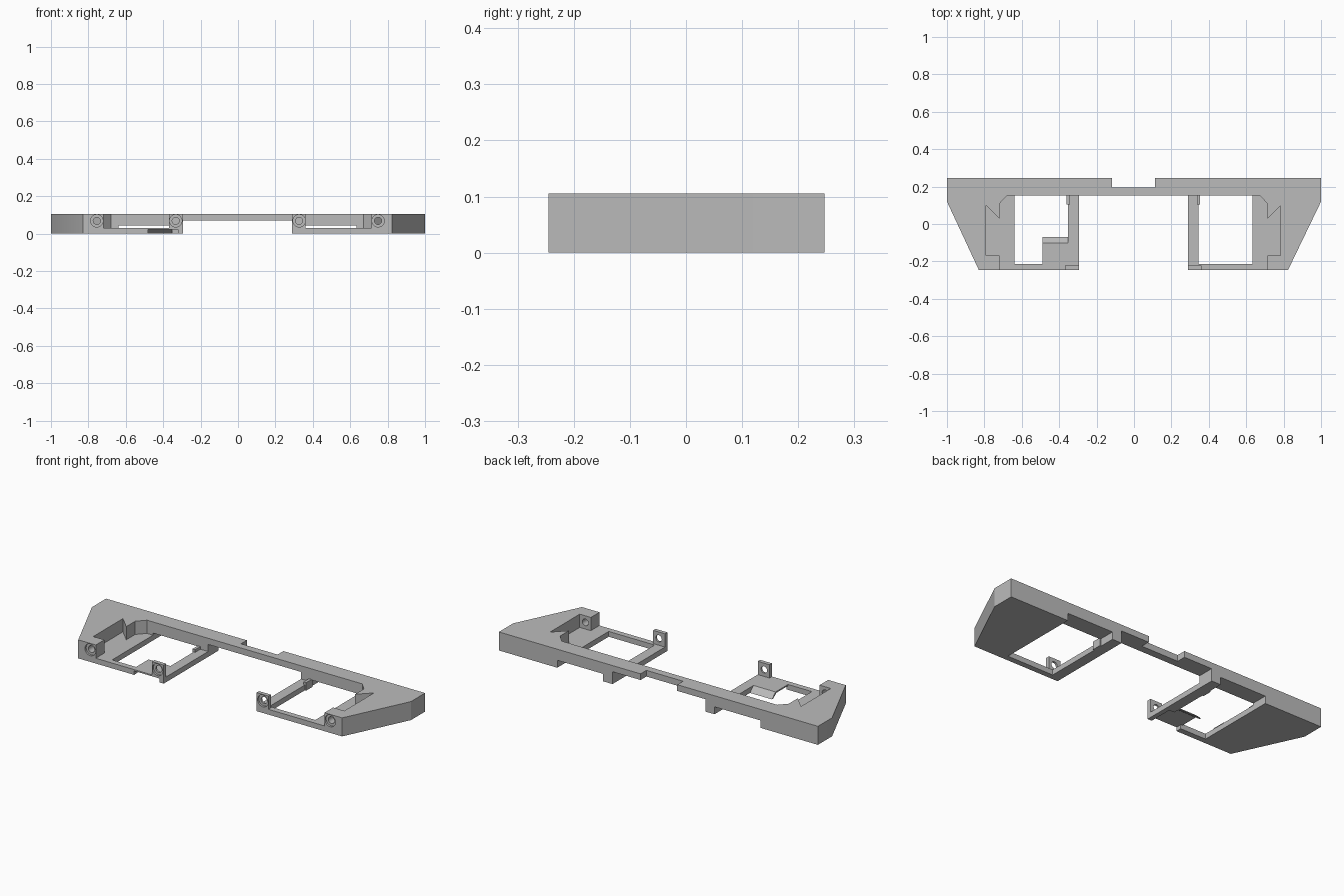
import bpy
import bmesh
import math
from mathutils import Matrix, Vector

cube = bpy.data.objects.get("Cube")
if cube:
    bpy.data.objects.remove(cube, do_unlink=True)

# One plain grey plastic
grey = bpy.data.materials.new("light grey plastic")
grey.use_nodes = True
colour = (0.5, 0.5, 0.5, 1)
grey.diffuse_color = colour
grey.node_tree.nodes["Principled BSDF"].inputs["Base Color"].default_value = colour

HEIGHT, FLOOR = 0.105, 0.03
FRONT, BACK = -0.245, 0.247
CENTRE = -0.003


def finish(bm, name):
    bmesh.ops.recalc_face_normals(bm, faces=bm.faces)
    mesh = bpy.data.meshes.new(name)
    bm.to_mesh(mesh)
    bm.free()
    mesh.materials.append(grey)
    obj = bpy.data.objects.new(name, mesh)
    bpy.context.collection.objects.link(obj)
    return obj


def prism(name, points, low, high, axis="z"):
    """Extrude an outline along z, or a (y, z) profile along x."""
    bm = bmesh.new()
    place = (lambda p: (p[0], p[1], low)) if axis == "z" else (lambda p: (low, p[0], p[1]))
    face = bm.faces.new([bm.verts.new(place(p)) for p in points])
    ext = bmesh.ops.extrude_face_region(bm, geom=[face])
    step = Vector((0, 0, high - low)) if axis == "z" else Vector((high - low, 0, 0))
    bmesh.ops.translate(bm, vec=step, verts=[v for v in ext["geom"] if isinstance(v, bmesh.types.BMVert)])
    return finish(bm, name)


def box(name, x0, x1, y0, y1, z0, z1):
    return prism(name, [(x0, y0), (x1, y0), (x1, y1), (x0, y1)], z0, z1)


def drill(name, x, z, radius, y0, y1):
    bm = bmesh.new()
    turn = Matrix.Translation((x, (y0 + y1) / 2, z)) @ Matrix.Rotation(math.pi / 2, 4, "X")
    bmesh.ops.create_cone(bm, cap_ends=True, segments=32, radius1=radius,
                          radius2=radius, depth=y1 - y0, matrix=turn)
    return finish(bm, name)


def cut(target, cutter):
    cutter.hide_render = True
    mod = target.modifiers.new("cut", "BOOLEAN")
    mod.operation, mod.solver, mod.object = "DIFFERENCE", "EXACT", cutter
    bpy.context.view_layer.objects.active = target
    bpy.ops.object.modifier_apply(modifier=mod.name)
    bpy.data.objects.remove(cutter, do_unlink=True)


def side_x(side, x):
    return CENTRE + side * x


def side_box(name, side, x0, x1, *rest):
    return box(name, *sorted((side_x(side, x0), side_x(side, x1))), *rest)


# Frame outline with a rear notch and two wings
right_half = [(0.115, 0.195), (0.115, BACK), (1, BACK), (1, 0.12),
              (0.827, FRONT), (0.291, FRONT), (0.291, 0.153)]
outline = []
for side, half in ((1, right_half), (-1, right_half[::-1])):
    outline += [(side if x == 1 else side_x(side, x), y) for x, y in half]
frame = prism("frame", outline, 0, HEIGHT)

# Raised middle bridge
cut(frame, box("bridge_cutter", side_x(-1, 0.291), side_x(1, 0.291), 0.1, 0.3, -0.1, 0.07))

# Bay floor outline, leaving the corner screw block and the inner screw tab
bay = [(0.365, -0.3), (0.717, -0.3), (0.717, -0.168), (0.787, -0.168),
       (0.787, 0.098), (0.717, 0.028), (0.717, 0.108), (0.675, 0.153),
       (0.27, 0.153), (0.27, -0.223), (0.365, -0.223)]

for side in (-1, 1):
    cut(frame, prism("bay_cutter", [(side_x(side, x), y) for x, y in bay], FLOOR, 0.2))
    cut(frame, side_box("window_cutter", side, 0.349, 0.637, -0.213, 0.153, -0.1, 0.2))
    cut(frame, side_box("rear_gap_cutter", side, 0.349, 0.637, 0.1, 0.3, -0.1, 0.042))
    # Counterbored screw holes
    for x in (0.33, 0.752):
        cut(frame, drill("hole_cutter", side_x(side, x), 0.068, 0.019, -0.3, -0.12))
        cut(frame, drill("recess_cutter", side_x(side, x), 0.068, 0.033, -0.3, FRONT + 0.011))
    # Small rib where the strut meets the rear bar
    label = "left" if side > 0 else "right"
    side_box(label + "_strut_rib", side, 0.34, 0.357, 0.105, 0.16, 0.0, 0.045)

# Cable channel under the right bay, covered by a plate folded down at the back
cut(frame, box("channel_cutter", -0.48, -0.32, -0.3, -0.11, -0.1, 0.022))
profile = [(-0.22, FLOOR), (-0.102, FLOOR), (-0.07, 0), (-0.08, 0),
           (-0.11, 0.022), (-0.22, 0.022)]
prism("channel_cover", profile, -0.49, -0.345, "x")

# Flat faces, smooth screw holes
bpy.ops.object.select_all(action="DESELECT")
frame.select_set(True)
bpy.context.view_layer.objects.active = frame
bpy.ops.object.shade_smooth_by_angle(angle=math.radians(25))
